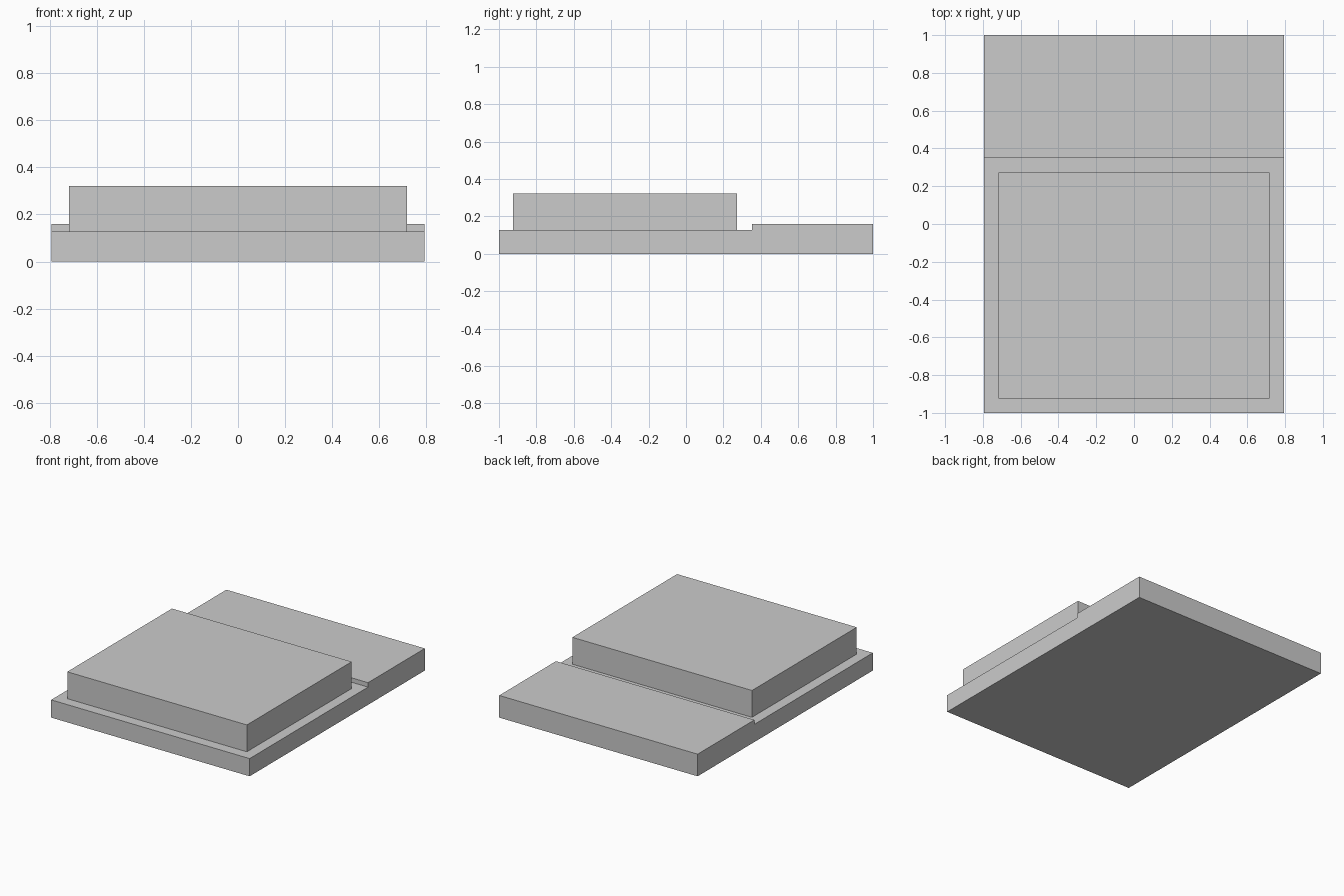
import bpy
import bmesh

if "Cube" in bpy.data.objects:
    bpy.data.objects.remove(bpy.data.objects["Cube"])


def extrude_profile(name, half_width, profile):
    """Extrude a (y, z) outline along x, symmetric about x = 0."""
    bm = bmesh.new()
    face = bm.faces.new([bm.verts.new((-half_width, y, z)) for y, z in profile])
    result = bmesh.ops.extrude_face_region(bm, geom=[face])
    moved = [g for g in result["geom"] if isinstance(g, bmesh.types.BMVert)]
    bmesh.ops.translate(bm, verts=moved, vec=(2 * half_width, 0, 0))
    bmesh.ops.recalc_face_normals(bm, faces=bm.faces)
    mesh = bpy.data.meshes.new(name)
    bm.to_mesh(mesh)
    bm.free()
    obj = bpy.data.objects.new(name, mesh)
    bpy.context.collection.objects.link(obj)
    return obj


PLATE_TOP = 0.128

# Base plate with the slightly raised rear section
extrude_profile("stepped_base", 0.793, [
    (-1, 0), (1, 0), (1, 0.16), (0.352, 0.16), (0.352, PLATE_TOP), (-1, PLATE_TOP)])

# Raised rectangular block on the lower front section
extrude_profile("upper_block", 0.718, [
    (-0.924, PLATE_TOP), (0.272, PLATE_TOP), (0.272, 0.322), (-0.924, 0.322)])
